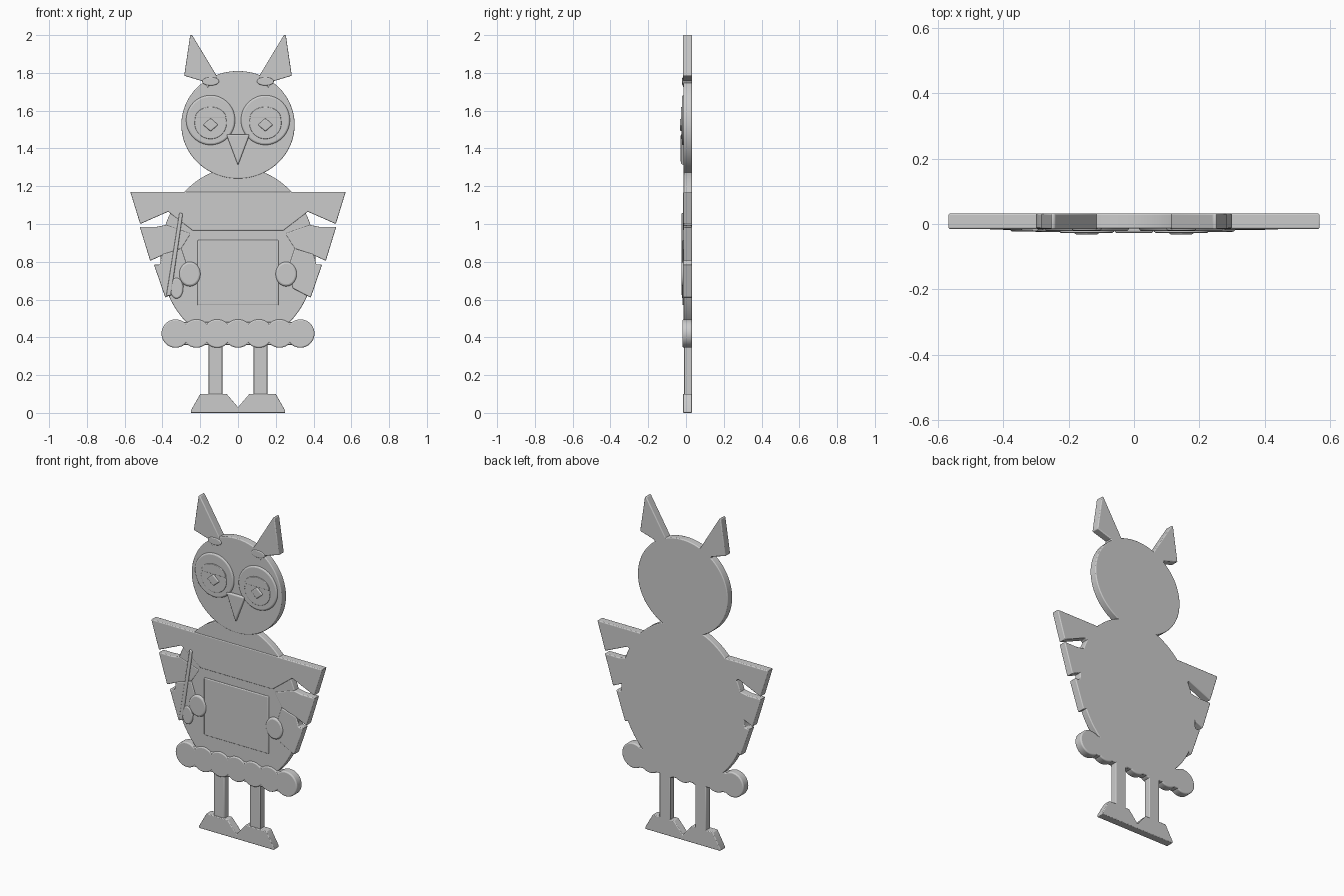
import bpy, math

cube = bpy.data.objects.get("Cube")
if cube:
    bpy.data.objects.remove(cube, do_unlink=True)

BACK = 0.032     # shared flat rear plane
FRONT = -0.012   # general front plane

grey = bpy.data.materials.new("plain_grey")
grey.use_nodes = True
colour = (0.6, 0.6, 0.6, 1)
grey.diffuse_color = colour
grey.node_tree.nodes["Principled BSDF"].inputs["Base Color"].default_value = colour


def plate(name, outline, front=FRONT, back=BACK, soft=0.005):
    """Extrude an (x, z) outline between two depths and round its rims."""
    n = len(outline)
    verts = [(x, y, z) for y in (front, back) for x, z in outline]
    faces = [tuple(range(n)), tuple(range(2 * n - 1, n - 1, -1))]
    faces += [(i, i + n, (i + 1) % n + n, (i + 1) % n) for i in range(n)]
    mesh = bpy.data.meshes.new(name)
    mesh.from_pydata(verts, [], faces)
    obj = bpy.data.objects.new(name, mesh)
    bpy.context.collection.objects.link(obj)
    mesh.materials.append(grey)
    # make the winding consistent whichever way the outline runs
    area = sum(outline[i - 1][0] * outline[i][1] - outline[i][0] * outline[i - 1][1]
               for i in range(n))
    if area < 0:
        mesh.flip_normals()
    bevel = obj.modifiers.new("rounded_rim", "BEVEL")
    bevel.width = soft
    bevel.segments = 3
    bevel.limit_method = "ANGLE"
    bevel.angle_limit = math.radians(40)
    bpy.ops.object.select_all(action="DESELECT")
    obj.select_set(True)
    bpy.context.view_layer.objects.active = obj
    bpy.ops.object.shade_smooth_by_angle(angle=math.radians(35))
    return obj


def oval(cx, cz, rx, rz, n=64, start=0.0, sweep=2 * math.pi):
    return [(cx + rx * math.cos(start + sweep * i / n),
             cz + rz * math.sin(start + sweep * i / n)) for i in range(n)]


def mirrored(half):
    """Close a right-half outline, listed top to bottom, across x = 0."""
    return half + [(-x, z) for x, z in reversed(half) if x]


def pair(name, outline, **depth):
    for side, s in (("left", 1), ("right", -1)):
        plate(f"{side}_{name}", [(s * x, z) for x, z in outline], **depth)


# Head and body
plate("head", oval(0, 1.525, 0.3, 0.285, 96), front=-0.014)
plate("body", oval(0, 0.83, 0.41, 0.47, 96))

# Ears with small tufts at their roots
pair("ear", [(0.243, 2), (0.253, 2), (0.285, 1.785), (0.185, 1.755),
             (0.16, 1.72), (0.11, 1.78)], front=-0.016)
pair("ear_tuft", oval(0.145, 1.755, 0.045, 0.022, 32), front=-0.02)

# Eyes: broad disc, inner eyeball, upper lid and diamond pupil
pair("eye_disc", oval(0.145, 1.55, 0.13, 0.132), front=-0.022, back=0, soft=0.01)
pair("eyeball", oval(0.145, 1.535, 0.085, 0.085), front=-0.025, back=0, soft=0.004)
pair("eyelid", oval(0.145, 1.56, 0.082, 0.06, 24, 0, math.pi * 24 / 23),
     front=-0.027, back=0, soft=0.003)
pair("pupil", [(0.145, 1.56), (0.185, 1.525), (0.145, 1.49), (0.105, 1.525)],
     front=-0.032, back=0, soft=0.006)
plate("beak", [(-0.062, 1.475), (0.062, 1.475), (0, 1.31)],
      front=-0.028, back=0, soft=0.008)

# Cape across the chest and layered wing feathers
plate("shoulder_cape", mirrored([(0, 1.17), (0.57, 1.17), (0.518, 1.0),
                                 (0.37, 1.065), (0.24, 0.965), (0, 0.965)]),
      front=-0.015)
pair("middle_feather", [(0.25, 0.95), (0.38, 0.995), (0.43, 0.985), (0.52, 0.985),
                        (0.465, 0.805), (0.41, 0.83), (0.3, 0.87)], front=-0.014)
pair("lower_feather", [(0.3, 0.87), (0.4, 0.84), (0.415, 0.785), (0.445, 0.785),
                       (0.385, 0.61), (0.29, 0.66), (0.27, 0.78)], front=-0.017)

# Apron panel and hands
plate("apron_panel", [(-0.215, 0.915), (0.215, 0.915), (0.215, 0.57), (-0.215, 0.57)],
      front=-0.018, back=0)
pair("hand", oval(0.255, 0.735, 0.057, 0.065, 40), front=-0.024, back=0, soft=0.011)

# Wand held on the right side, with a gripping thumb
plate("wand", [(-0.31, 1.06), (-0.292, 1.055), (-0.355, 0.62), (-0.38, 0.62)],
      front=-0.023, back=0, soft=0.006)
plate("thumb", oval(-0.325, 0.66, 0.035, 0.055, 32), front=-0.022, back=0, soft=0.008)

# Scalloped perch
plate("perch_core", [(-0.33, 0.36), (0.33, 0.36), (0.33, 0.48), (-0.33, 0.48)],
      front=-0.017)
for i in range(-3, 4):
    plate(f"perch_scallop_{i + 4}", oval(i * 0.11, 0.42, 0.075, 0.075, 40),
          front=-0.019, soft=0.007)

# Legs and joined feet
pair("leg", [(0.083, 0.38), (0.155, 0.38), (0.155, 0.08), (0.083, 0.08)], front=-0.01)
plate("feet", mirrored([(0, 0.03), (0.06, 0.1), (0.2, 0.1), (0.25, 0.012), (0.25, 0),
                        (0, 0)]), front=-0.016, soft=0.004)
